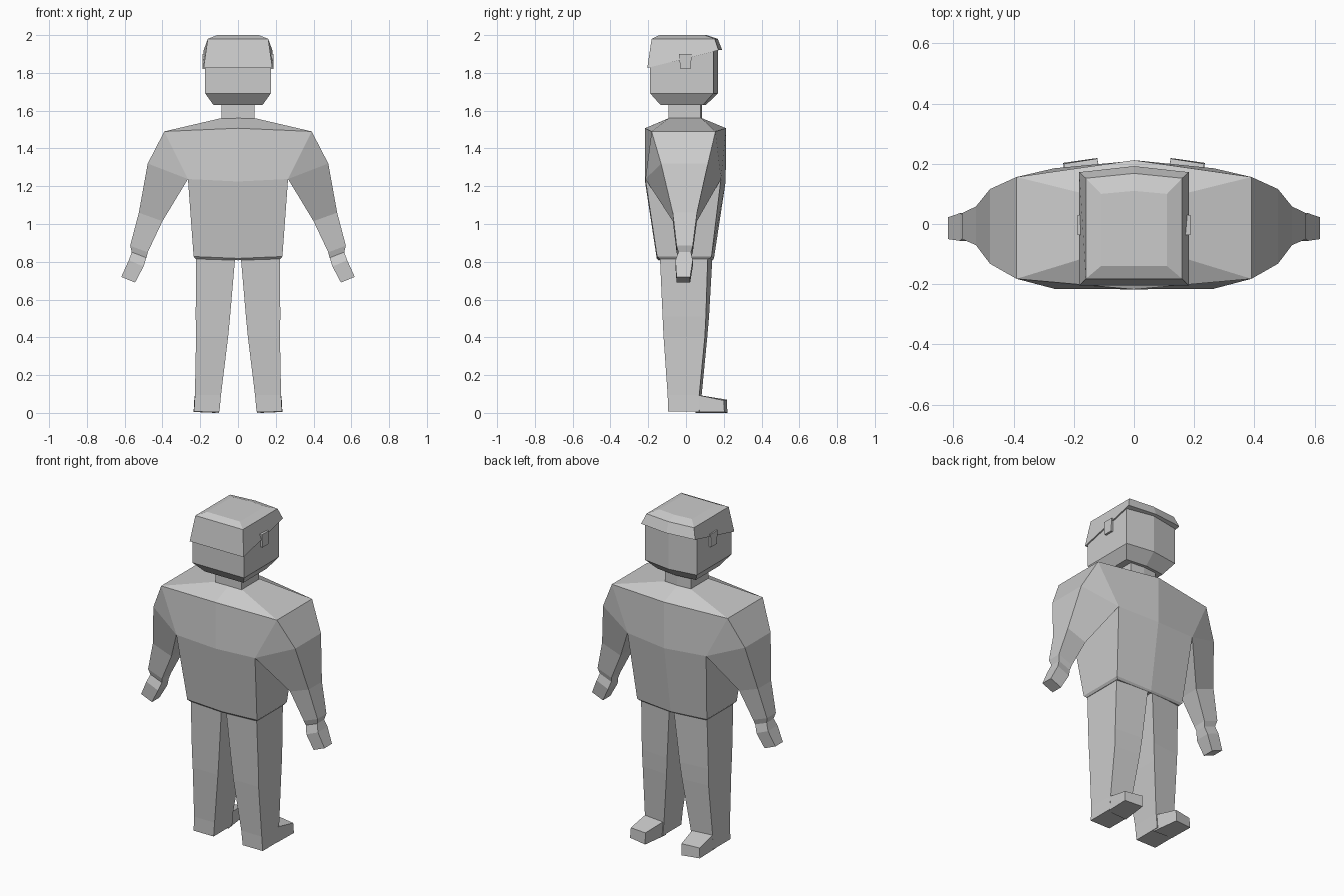
import bpy, bmesh

grey = bpy.data.materials.new("light grey")
grey.diffuse_color = (0.6, 0.6, 0.6, 1)


def loft(name, rings, side=1, cap_start=True, cap_end=True, drop=None):
    """Skin a stack of rings; side=-1 mirrors in x, drop removes hidden faces."""
    bm = bmesh.new()
    loops = [[bm.verts.new((x * side, y, z)) for x, y, z in r] for r in rings]
    n = len(rings[0])
    for a, b in zip(loops, loops[1:]):
        for i in range(n):
            j = (i + 1) % n
            bm.faces.new((a[i], a[j], b[j], b[i]))
    if cap_start:
        bm.faces.new(loops[0])
    if cap_end:
        bm.faces.new(loops[-1])
    bmesh.ops.remove_doubles(bm, verts=bm.verts[:], dist=0.0005)
    bmesh.ops.recalc_face_normals(bm, faces=bm.faces[:])
    if drop:
        bmesh.ops.delete(bm, geom=[f for f in bm.faces if drop(f)], context='FACES')
    mesh = bpy.data.meshes.new(name)
    bm.to_mesh(mesh)
    bm.free()
    mesh.materials.append(grey)
    obj = bpy.data.objects.new(name, mesh)
    bpy.context.collection.objects.link(obj)
    return obj


def ring6(x, back, back_mid, front, front_mid, z, z_mid=None):
    """Symmetric ring with a middle point on its front and back."""
    zm = z if z_mid is None else z_mid
    return [(-x, back, z), (0, back_mid, zm), (x, back, z),
            (x, front, z), (0, front_mid, zm), (-x, front, z)]


def ring5(x, back, front, front_mid, zb, zf):
    """Head ring: flat back, front bulging in the middle."""
    return [(-x, back, zb), (x, back, zb), (x, front, zf),
            (0, front_mid, zf), (-x, front, zf)]


def ring4(outer, inner, back, front):
    """Arm ring from (x, z) of the outer and inner edge."""
    (xo, zo), (xi, zi) = outer, inner
    return [(xo, back, zo), (xo, front, zo), (xi, front, zi), (xi, back, zi)]


# Torso, left open where the arms join
loft("torso", [
    ring6(0.225, -0.14, -0.145, 0.125, 0.14, 0.815, 0.808),
    ring6(0.235, -0.153, -0.155, 0.135, 0.148, 0.828, 0.818),
    ring6(0.265, -0.215, -0.217, 0.185, 0.21, 1.238, 1.225),
    ring6(0.39, -0.182, -0.217, 0.156, 0.212, 1.49, 1.507),
    ring6(0.09, -0.09, -0.092, 0.082, 0.085, 1.56),
], drop=lambda f: all(abs(v.co.x) > 0.26 and v.co.z > 1.2 for v in f.verts))

# Neck
loft("neck", [ring6(0.088, -0.092, -0.092, 0.078, 0.085, z) for z in (1.555, 1.64)])

# Head and cap-like hair
loft("head", [
    ring5(0.13, -0.135, 0.09, 0.105, 1.63, 1.63),
    ring5(0.174, -0.19, 0.145, 0.17, 1.692, 1.692),
    ring5(0.174, -0.19, 0.145, 0.17, 1.84, 1.925),
])
loft("hair", [
    ring5(0.182, -0.205, 0.172, 0.192, 1.826, 1.92),
    ring5(0.16, -0.182, 0.152, 0.168, 1.98, 1.98),
    ring5(0.11, -0.14, 0.10, 0.11, 2.0, 2.0),
])

for side, label in ((1, "right"), (-1, "left")):
    # Sideburn
    loft(label + "_sideburn", [
        [(0.165, -0.03, 1.82), (0.187, -0.03, 1.82), (0.187, 0.025, 1.82), (0.165, 0.025, 1.82)],
        [(0.165, -0.037, 1.9), (0.187, -0.037, 1.9), (0.187, 0.03, 1.9), (0.165, 0.03, 1.9)],
    ], side)

    # Arm from shoulder to cuff
    loft(label + "_arm", [
        [(0.39, -0.182, 1.49), (0.39, 0.156, 1.49), (0.265, 0.185, 1.238), (0.265, -0.215, 1.238)],
        [(0.478, -0.132, 1.32), (0.478, 0.116, 1.32), (0.265, 0.185, 1.238), (0.265, -0.215, 1.238)],
        ring4((0.525, 1.06), (0.4, 1.015), -0.07, 0.058),
        ring4((0.571, 0.885), (0.478, 0.85), -0.05, 0.036),
        ring4((0.562, 0.85), (0.485, 0.82), -0.04, 0.026),
    ], side, cap_start=False)

    # Hand
    loft(label + "_hand", [
        ring4((0.562, 0.852), (0.485, 0.822), -0.04, 0.026),
        ring4((0.578, 0.808), (0.5, 0.775), -0.056, 0.036),
        ring4((0.618, 0.72), (0.545, 0.69), -0.05, 0.022),
    ], side, cap_start=False)

    # Leg: outer x, inner x, back, outer front, inner front, z
    rows = [(0.222, 0.015, -0.138, 0.115, 0.14, 0.825),
            (0.224, 0.042, -0.124, 0.105, 0.122, 0.51),
            (0.222, 0.052, -0.119, 0.1, 0.113, 0.405),
            (0.228, 0.09, -0.097, 0.07, 0.083, 0.095),
            (0.233, 0.098, -0.095, 0.07, 0.083, 0.008)]
    loft(label + "_leg", [
        [(xo, b, z), (xo, fo, z), (xi, fi, z), (xi, b, z)] for xo, xi, b, fo, fi, z in rows
    ], side, cap_start=False)

    # Foot
    loft(label + "_foot", [
        [(0.231, 0.05, 0.005), (0.228, 0.05, 0.097), (0.092, 0.05, 0.097), (0.1, 0.05, 0.0)],
        [(0.235, 0.203, 0.005), (0.232, 0.2, 0.066), (0.122, 0.217, 0.07), (0.122, 0.219, 0.0)],
    ], side)
